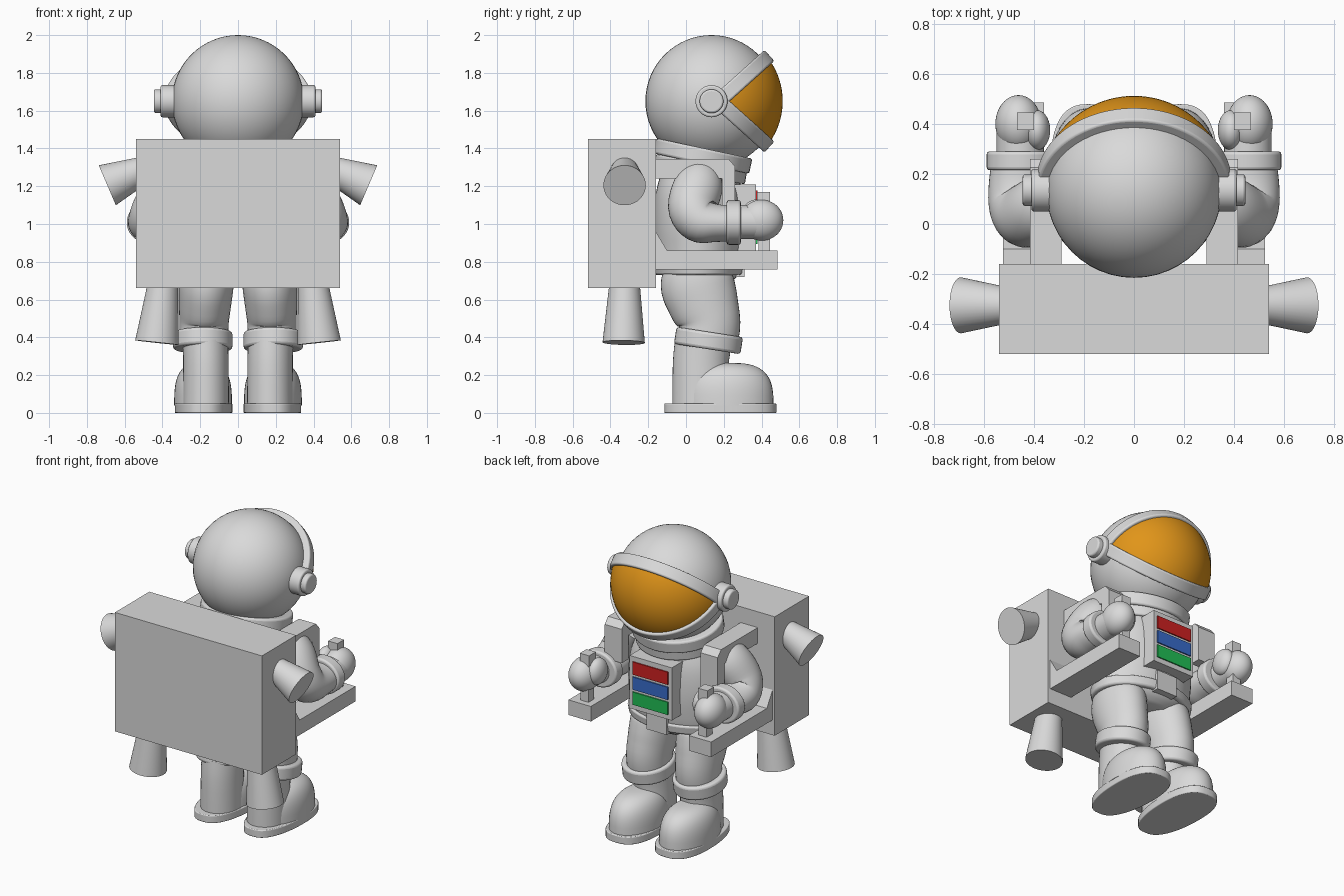
import bpy, bmesh, math
from mathutils import Vector as V

if "Cube" in bpy.data.objects:
    bpy.data.objects.remove(bpy.data.objects["Cube"])


def material(name, rgb):
    m = bpy.data.materials.new(name)
    m.diffuse_color = (*rgb, 1)
    m.use_nodes = True
    m.node_tree.nodes["Principled BSDF"].inputs["Base Color"].default_value = m.diffuse_color
    return m


GREY = material("suit grey", (0.7, 0.7, 0.7))
ORANGE = material("visor orange", (0.75, 0.3, 0.01))
RED = material("red", (0.62, 0.015, 0.015))
BLUE = material("blue", (0.04, 0.15, 0.6))
GREEN = material("green", (0.015, 0.52, 0.09))


def finish(name, bm, mat, bevel=0, angle=40):
    bmesh.ops.recalc_face_normals(bm, faces=bm.faces[:])
    me = bpy.data.meshes.new(name)
    bm.to_mesh(me)
    bm.free()
    me.materials.append(mat)
    me.polygons.foreach_set("use_smooth", [True] * len(me.polygons))
    me.set_sharp_from_angle(angle=math.radians(angle))
    ob = bpy.data.objects.new(name, me)
    bpy.context.collection.objects.link(ob)
    if bevel:
        b = ob.modifiers.new("bevel", 'BEVEL')
        b.width, b.segments, b.limit_method = bevel, 3, 'ANGLE'
        b.angle_limit = math.radians(50)
    return ob


def loft(name, rings, mat=GREY, bevel=0, cap=True, closed=True):
    bm = bmesh.new()
    vs = [[bm.verts.new(p) for p in r] for r in rings]
    n = len(vs[0])
    for a, b in zip(vs, vs[1:]):
        for i in range(n if closed else n - 1):
            j = (i + 1) % n
            bm.faces.new((a[i], a[j], b[j], b[i]))
    if cap:
        bm.faces.new(vs[0])
        bm.faces.new(vs[-1])
    return finish(name, bm, mat, bevel)


def spline(p, sub):
    """Catmull-Rom through tuples of position and radii"""
    p = [V(q) for q in p]
    e = [p[0] * 2 - p[1]] + p + [p[-1] * 2 - p[-2]]
    out = []
    for a, b, c, d in zip(e, e[1:], e[2:], e[3:]):
        for k in range(sub):
            t = k / sub
            out.append((b * 2 + (c - a) * t + (a * 2 - b * 5 + c * 4 - d) * t * t
                        + (b * 3 - a - c * 3 + d) * t ** 3) / 2)
    return out + [p[-1]]


def tube(name, pts, sub=1, bevel=0, n=40, ref=(1, 0, 0), mat=GREY):
    """Elliptical tube; each point is x, y, z, side radius, other radius"""
    p = spline(pts, sub)
    rings = []
    for i, q in enumerate(p):
        t = (V(p[min(i + 1, len(p) - 1)][:3]) - V(p[max(i - 1, 0)][:3])).normalized()
        b = (V(ref) - t * t.dot(V(ref))).normalized()
        c = t.cross(b)
        rings.append([V(q[:3]) + b * q[3] * math.cos(a) + c * q[4] * math.sin(a)
                      for a in (2 * math.pi * k / n for k in range(n))])
    return loft(name, rings, mat, bevel)


def prism(name, pts, x0, x1, mat=GREY):
    return loft(name, [[(x, y, z) for y, z in pts] for x in (x0, x1)], mat)


def box(name, x0, x1, y0, y1, z0, z1, mat=GREY):
    return prism(name, [(y0, z0), (y1, z0), (y1, z1), (y0, z1)], x0, x1, mat)


def ball(name, c, r):
    bm = bmesh.new()
    bmesh.ops.create_uvsphere(bm, u_segments=48, v_segments=32, radius=1)
    for v in bm.verts:
        v.co = V([v.co[i] * r[i] + c[i] for i in range(3)])
    return finish(name, bm, GREY)


# helmet, visor and its two frame bands
C = V((0, 0.135, 1.65))
ball("helmet", C, (0.35, 0.35, 0.35))
arc = [math.pi * i / 48 for i in range(49)]
tilt = math.radians(42)
loft("visor", [[C + 0.377 * V((math.cos(t), math.sin(t) * math.cos(p), math.sin(t) * math.sin(p)))
                for p in (-tilt + 2 * tilt * k / 24 for k in range(25))]
               for t in arc[2:-2]], ORANGE, cap=False, closed=False)
for s, nm in ((1, "upper"), (-1, "lower")):
    d = V((0, math.cos(tilt), s * math.sin(tilt)))
    nrm = V((0, math.sin(tilt), -s * math.cos(tilt)))
    loft("visor_band_" + nm,
         [[C + (V((1, 0, 0)) * math.cos(t) + d * math.sin(t)) * r + nrm * o
           for r, o in ((0.33, -0.014), (0.39, -0.014), (0.39, 0.064), (0.33, 0.064))]
          for t in arc], bevel=0.01)

# neck rings and torso
tube("neck_ring", [(0, 0.08, 1.32, 0.29, 0.26), (0, 0.097, 1.40, 0.29, 0.26)], bevel=0.012)
tube("neck_base", [(0, 0.07, 1.25, 0.27, 0.245), (0, 0.083, 1.33, 0.27, 0.245)], bevel=0.01)
tube("torso", [(0, 0.06, 0.69, 0.2, 0.15), (0, 0.065, 0.75, 0.31, 0.215), (0, 0.07, 0.88, 0.33, 0.235),
               (0, 0.07, 1.02, 0.335, 0.24), (0, 0.07, 1.16, 0.31, 0.23), (0, 0.07, 1.28, 0.25, 0.2)], sub=4)
tube("belt", [(0, 0.065, 0.73, 0.335, 0.235), (0, 0.065, 0.79, 0.345, 0.245)], bevel=0.012)
box("belt_buckle", -0.075, 0.075, 0.2, 0.31, 0.72, 0.85)

# chest control box with colour plates
box("chest_box", -0.155, 0.155, 0.18, 0.37, 0.86, 1.21)
for nm, z, m in (("red", 1.135, RED), ("blue", 1.035, BLUE), ("green", 0.935, GREEN)):
    box("chest_plate_" + nm, -0.13, 0.13, 0.369, 0.378, z - 0.042, z + 0.042, m)

# backpack
box("backpack", -0.54, 0.54, -0.52, -0.16, 0.66, 1.45)

for s, side in ((1, "_right"), (-1, "_left")):
    # ear caps
    for nm, x0, x1, r in (("ear_cap", 0.33, 0.41, 0.085), ("ear_knob", 0.4, 0.445, 0.063)):
        tube(nm + side, [(s * x0, 0.135, 1.65, r, r), (s * x1, 0.135, 1.65, r, r)],
             bevel=0.01, ref=(0, 0, 1))

    # thruster cones
    tube("side_thruster" + side, [(s * 0.508, -0.325, 1.284, 0.073, 0.073),
                                  (s * 0.692, -0.325, 1.205, 0.115, 0.112)], ref=(0, 0, 1))
    tube("bottom_thruster" + side, [(s * 0.396, -0.325, 0.69, 0.08, 0.08),
                                    (s * 0.43, -0.33, 0.372, 0.115, 0.112)])

    # shoulder straps
    prism("shoulder_strap" + side,
          [(-0.17, 1.24), (-0.17, 1.345), (0.225, 1.345), (0.26, 1.305), (0.26, 1.08),
           (0.19, 1.08), (0.19, 1.24)], s * 0.29, s * 0.415)

    # armrest with gusset, and hand control
    prism("armrest" + side, [(-0.17, 0.76), (0.485, 0.76), (0.485, 0.86), (-0.1, 0.86),
                             (-0.16, 0.96), (-0.17, 0.96)], s * 0.36, s * 0.524)
    box("control_stick" + side, s * 0.405, s * 0.463, 0.385, 0.445, 0.85, 1.12)
    box("control_head" + side, s * 0.4, s * 0.468, 0.375, 0.445, 1.1, 1.17)

    # arm, cuff and glove
    tube("arm" + side, [(s * 0.3, 0.085, 1.27, 0.1, 0.1), (s * 0.37, 0.065, 1.2, 0.12, 0.13),
                        (s * 0.43, 0.035, 1.09, 0.125, 0.13), (s * 0.455, 0.075, 1.02, 0.125, 0.12),
                        (s * 0.455, 0.16, 1.005, 0.125, 0.1), (s * 0.45, 0.28, 1.005, 0.115, 0.095)], sub=5)
    tube("arm_cuff" + side, [(s * 0.449, 0.215, 1.008, 0.14, 0.118),
                             (s * 0.449, 0.29, 1.008, 0.14, 0.118)], bevel=0.012)
    tube("wrist" + side, [(s * 0.455, 0.27, 1.01, 0.095, 0.09), (s * 0.46, 0.4, 1.01, 0.09, 0.09)])
    ball("glove" + side, (s * 0.462, 0.4, 1.02), (0.092, 0.115, 0.108))
    ball("thumb" + side, (s * 0.388, 0.375, 1.045), (0.053, 0.08, 0.085))

    # leg and leg cuff
    tube("leg" + side, [(s * 0.16, 0.05, 0.77, 0.14, 0.17), (s * 0.168, 0.06, 0.68, 0.145, 0.195),
                        (s * 0.175, 0.095, 0.57, 0.138, 0.185), (s * 0.18, 0.125, 0.47, 0.13, 0.163),
                        (s * 0.18, 0.11, 0.36, 0.13, 0.16)], sub=4)
    tube("leg_cuff" + side, [(s * 0.187, 0.112, 0.338, 0.158, 0.178),
                             (s * 0.187, 0.126, 0.428, 0.158, 0.178)], bevel=0.015)

    # boot shaft, toe and sole
    tube("boot_shaft" + side, [(s * 0.17, 0.078, 0.03, 0.122, 0.15), (s * 0.17, 0.078, 0.25, 0.12, 0.148),
                               (s * 0.172, 0.09, 0.37, 0.12, 0.15)], sub=3)
    rings = []
    for i in range(15):
        v = math.radians(89.5) * i / 14
        k, h = math.cos(v) ** (2 / 3), math.sin(v) ** (2 / 3)
        rings.append([(s * 0.185 + 0.153 * k * math.cos(a), 0.22 + 0.243 * k * math.sin(a), 0.04 + 0.225 * h)
                      for a in (2 * math.pi * j / 40 for j in range(40))])
    loft("boot_toe" + side, rings)
    outline = []
    for j in range(56):
        a = 2 * math.pi * j / 56
        cx, sy = math.cos(a), math.sin(a)
        outline.append((s * 0.182 + (0.152 + 0.014 * sy) * math.copysign(abs(cx) ** 0.75, cx),
                        0.182 + 0.297 * math.copysign(abs(sy) ** 0.9, sy)))
    loft("boot_sole" + side, [[(x, y, z) for x, y in outline] for z in (0, 0.05)], bevel=0.005)
